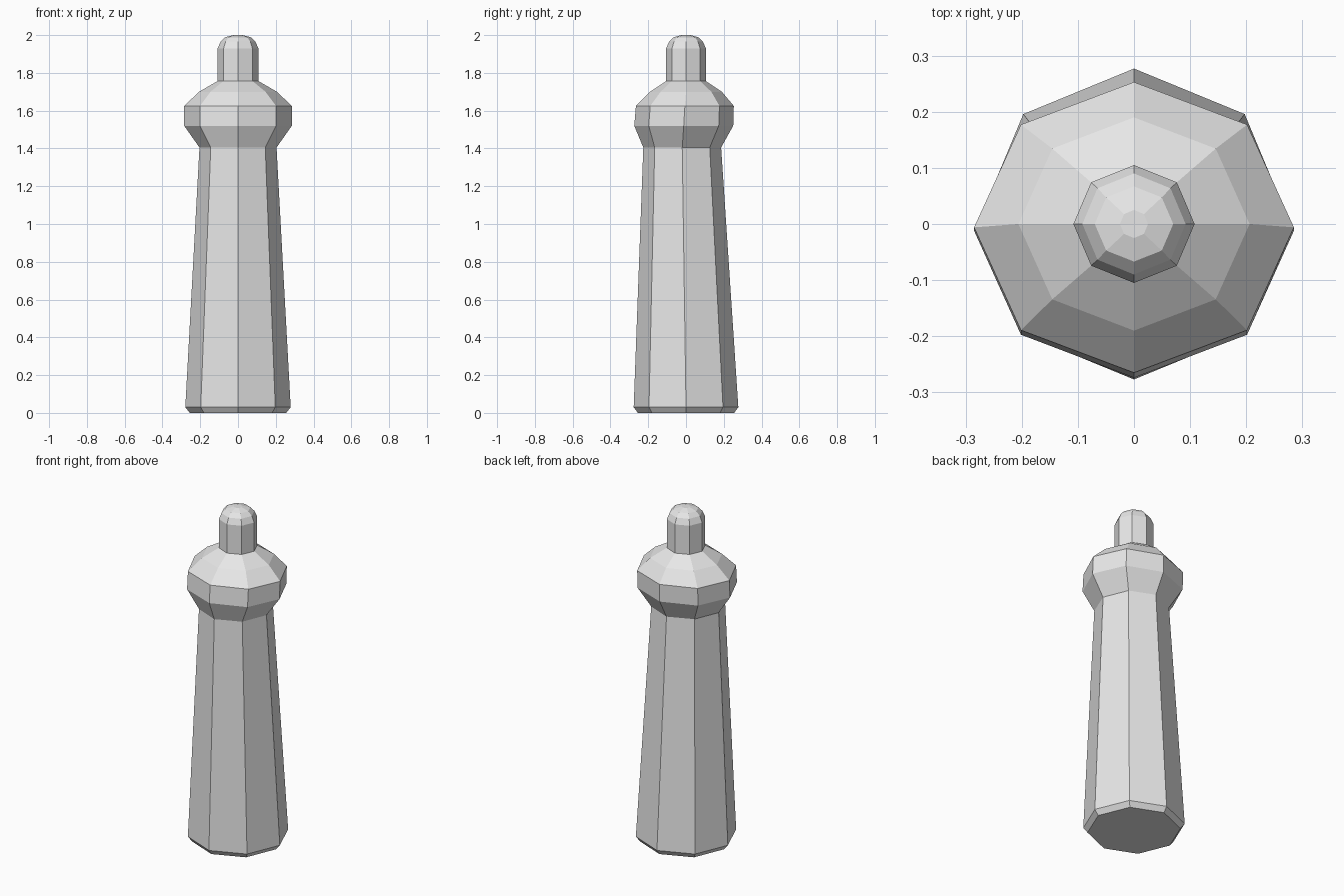
import bpy
import bmesh
from math import cos, sin, tau

SIDES = 8

cube = bpy.data.objects.get("Cube")
if cube:
    bpy.data.objects.remove(cube, do_unlink=True)

grey = bpy.data.materials.new("plain grey")
grey.use_nodes = True
grey.diffuse_color = (0.8, 0.8, 0.8, 1)
grey.node_tree.nodes["Principled BSDF"].inputs["Base Color"].default_value = grey.diffuse_color


def stack(name, rings, cap_bottom=False, cap_top=False):
    """Skin eight-sided rings given as (height, x radius, y radius, y centre)."""
    bm = bmesh.new()
    loops = []
    for z, rx, ry, yc in rings:
        angles = [tau * i / SIDES for i in range(SIDES)]
        loops.append([bm.verts.new((rx * cos(a), yc + ry * sin(a), z)) for a in angles])
    for low, high in zip(loops, loops[1:]):
        for i in range(SIDES):
            j = (i + 1) % SIDES
            bm.faces.new((low[i], low[j], high[j], high[i]))
    if cap_bottom:
        bm.faces.new(loops[0][::-1])
    if cap_top:
        bm.faces.new(loops[-1])
    mesh = bpy.data.meshes.new(name)
    bm.to_mesh(mesh)
    bm.free()
    mesh.materials.append(grey)
    obj = bpy.data.objects.new(name, mesh)
    bpy.context.collection.objects.link(obj)
    return obj


# Rings shared by neighbouring parts
waist = (1.405, 0.204, 0.206, -0.02)
crown = (1.757, 0.108, 0.105, 0)

# Tapered shaft with a chamfered foot
stack("shaft", [(0, 0.255, 0.255, 0), (0.03, 0.279, 0.277, 0), waist], cap_bottom=True)

# Flared collar with a stepped shoulder
stack("collar", [waist, (1.52, 0.285, 0.262, -0.012), (1.625, 0.285, 0.259, -0.006),
                 (1.70, 0.206, 0.19, 0), crown])

# Small domed knob on top
stack("knob", [crown, (1.93, 0.108, 0.105, 0), (1.965, 0.092, 0.09, 0),
               (1.988, 0.07, 0.067, 0), (2.0, 0.025, 0.025, 0)], cap_top=True)
